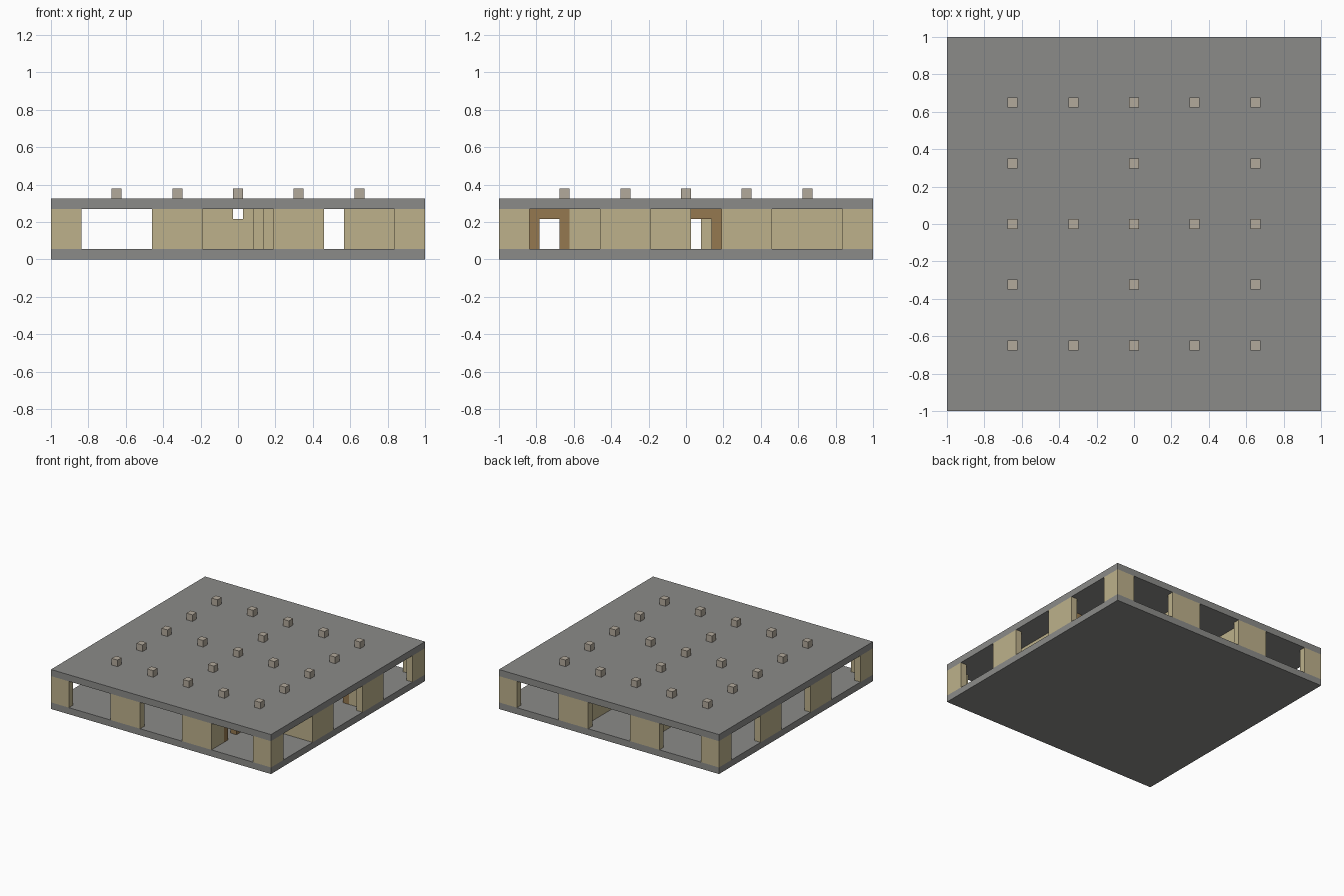
import bpy

UNIT = 2 / 37          # one building block; the plan is 37 blocks wide
HALF = 18.5
FLOOR, CEILING, LINTEL = 1, 5, 4

old = bpy.data.objects.get("Cube")
if old:
    bpy.data.objects.remove(old, do_unlink=True)


def make_material(name, rgb):
    mat = bpy.data.materials.new(name)
    mat.use_nodes = True
    color = (*rgb, 1)
    mat.diffuse_color = color
    mat.node_tree.nodes["Principled BSDF"].inputs["Base Color"].default_value = color
    return mat


stone = make_material("grey stone", (0.26, 0.26, 0.25))
sand = make_material("tan sandstone", (0.51, 0.44, 0.26))
wood = make_material("brown wood", (0.30, 0.19, 0.08))
pale = make_material("pale stud", (0.45, 0.40, 0.33))


def block(name, mat, x, y, z=(FLOOR, CEILING)):
    """Box given by block ranges on each axis."""
    bpy.ops.mesh.primitive_cube_add(size=1)
    obj = bpy.context.object
    obj.name = name
    lows = (x[0] - HALF, y[0] - HALF, z[0])
    sizes = (x[1] - x[0], y[1] - y[0], z[1] - z[0])
    for v in obj.data.vertices:
        v.co = [(lo + (c + 0.5) * s) * UNIT for lo, c, s in zip(lows, v.co, sizes)]
    obj.data.materials.append(mat)
    return obj


def run(name, mat, axis, across, span, z=(FLOOR, CEILING)):
    """One-block-thick wall running along an axis."""
    thick = (across, across + 1)
    if axis == "x":
        return block(name, mat, span, thick, z)
    return block(name, mat, thick, span, z)


def wall_with_door(name, axis, across, span, door):
    """Wall holding a wooden frame, two posts and a lintel."""
    a, b = door
    if a > span[0]:
        run(name + "_start", sand, axis, across, (span[0], a))
    if b < span[1]:
        run(name + "_end", sand, axis, across, (b, span[1]))
    for side, p in (("near", a), ("far", b - 1)):
        run(f"{name}_{side}_post", wood, axis, across, (p, p + 1), (FLOOR, LINTEL))
    run(name + "_lintel", wood, axis, across, (a, b), (LINTEL, CEILING))


# Floor and roof slabs
block("floor_slab", stone, (0, 37), (0, 37), (0, FLOOR))
block("roof_slab", stone, (0, 37), (0, 37), (CEILING, 6))

# Outer walls, three openings on each side
for side, edge in (("front", 0), ("back", 36)):
    for span in ((0, 3), (10, 15), (22, 27), (34, 37)):
        run(side + "_wall", sand, "x", edge, span)
for side, edge in (("right", 0), ("left", 36)):
    for span in ((1, 3), (10, 15), (22, 27), (34, 36)):
        run(side + "_wall", sand, "y", edge, span)

# Front room partition with door
wall_with_door("front_partition", "y", 26, (1, 10), (3, 7))

# Side room
run("side_room_front", sand, "x", 10, (29, 36))
wall_with_door("side_room_back", "x", 23, (29, 36), (30, 34))
wall_with_door("side_room_entry", "y", 29, (11, 23), (18, 22))
run("side_room_screen", sand, "y", 32, (11, 19))

# Back room, with a small gap above the middle of its front wall
for x in (13, 23):
    run("back_room_side", sand, "y", x, (24, 36))
for span in ((13, 18), (19, 24)):
    run("back_room_front", sand, "x", 23, span)
run("back_room_low_panel", sand, "x", 23, (18, 19), (FLOOR, LINTEL))
block("inner_column", sand, (20, 21), (20, 21))

# Roof studs: outer ring and a central cross
places = (6, 12, 18, 24, 30)
for x in places:
    for y in places:
        if x in (12, 24) and y in (12, 24):
            continue
        block("roof_stud", pale, (x, x + 1), (y, y + 1), (6, 7))
